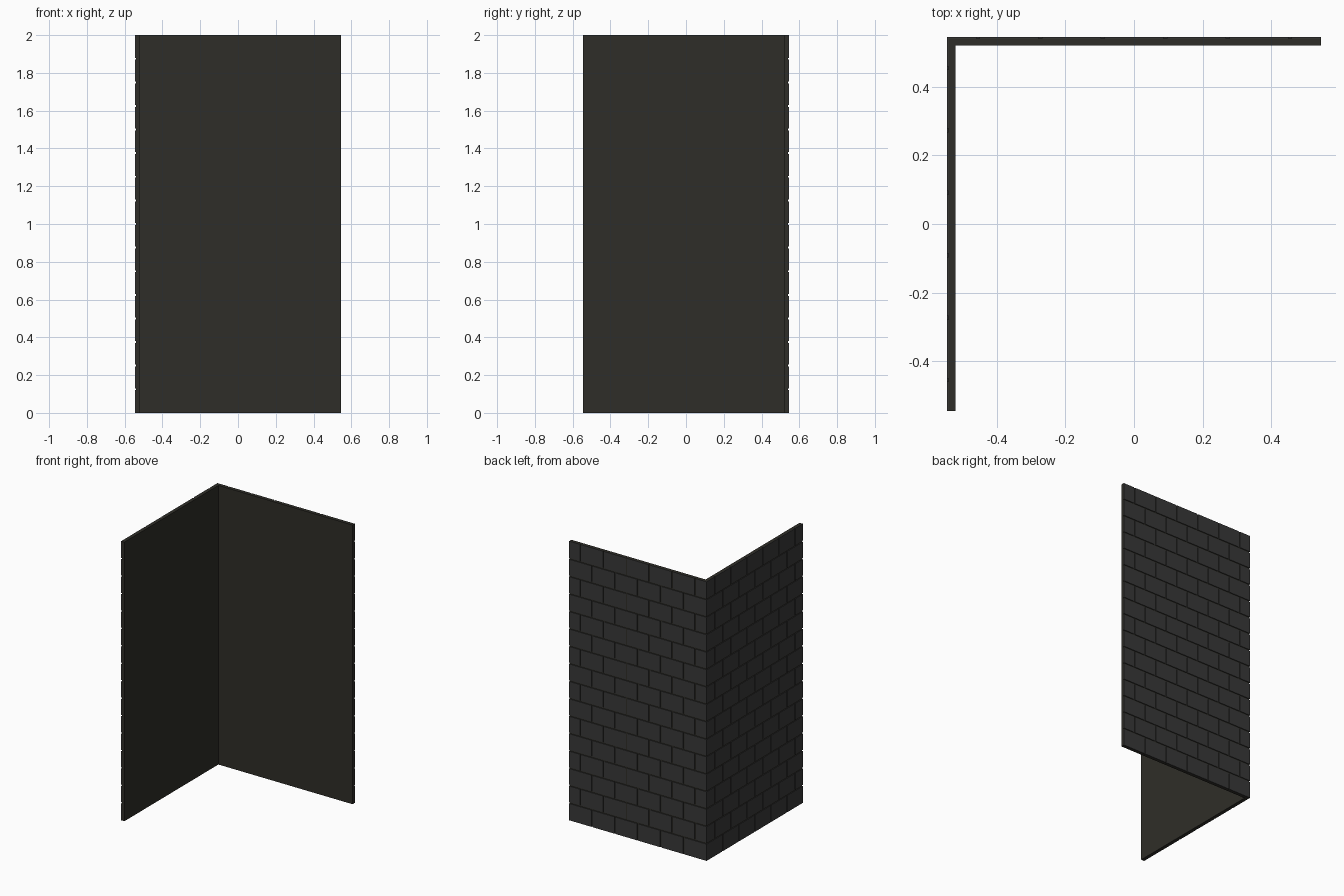
import bpy, bmesh

if "Cube" in bpy.data.objects:
    bpy.data.objects.remove(bpy.data.objects["Cube"])

H, E = 2.0, 0.545          # height, half width
T, D, G = 0.026, 0.005, 0.010  # wall thickness, brick relief, joint width
ROWS, COLS = 16, 6


def material(name, color):
    m = bpy.data.materials.new(name)
    m.diffuse_color = (*color, 1)
    m.use_nodes = True
    m.node_tree.nodes["Principled BSDF"].inputs["Base Color"].default_value = m.diffuse_color
    return m


def add_object(name, bm, mat):
    bmesh.ops.recalc_face_normals(bm, faces=bm.faces[:])
    me = bpy.data.meshes.new(name)
    bm.to_mesh(me)
    bm.free()
    me.materials.append(mat)
    ob = bpy.data.objects.new(name, me)
    bpy.context.collection.objects.link(ob)
    return ob


def box(bm, lo, hi):
    vs = bmesh.ops.create_cube(bm, size=1)["verts"]
    for v in vs:
        v.co = [a + (c + 0.5) * (b - a) for a, b, c in zip(lo, hi, v.co)]


mortar = material("mortar", (0.028, 0.027, 0.021))
brick = material("brick", (0.04, 0.04, 0.04))

# L-shaped backing panel, extruded from its plan outline
o, i = E - D, E - T
bm = bmesh.new()
plan = [(-o, -E), (-i, -E), (-i, i), (E, i), (E, o), (-o, o)]
face = bm.faces.new([bm.verts.new((x, y, 0)) for x, y in plan])
ext = bmesh.ops.extrude_face_region(bm, geom=[face])
bmesh.ops.translate(bm, vec=(0, 0, H),
                    verts=[g for g in ext["geom"] if isinstance(g, bmesh.types.BMVert)])
add_object("backing_panel", bm, mortar)


# Running-bond bricks on one outer face; distance runs from the corner outward
def brick_face(name, along_x):
    bm = bmesh.new()
    course, length = H / ROWS, 2 * E / COLS
    for r in range(ROWS):
        z0 = r * course + (G / 2 if r else 0)
        z1 = (r + 1) * course - (G / 2 if r < ROWS - 1 else 0)
        shift = 0.5 if r % 2 else 0
        cuts = [0] + [(k + 1 - shift) * length for k in range(COLS + (r % 2) - 1)] + [2 * E]
        for k, (a, b) in enumerate(zip(cuts, cuts[1:])):
            a += G / 2 if k else (0 if along_x else D)
            b -= G / 2 if k < len(cuts) - 2 else 0
            if along_x:
                box(bm, (-E + a, o, z0), (-E + b, E, z1))
            else:
                box(bm, (-E, E - b, z0), (-o, E - a, z1))
    add_object(name, bm, brick)


brick_face("back_bricks", True)
brick_face("left_bricks", False)
